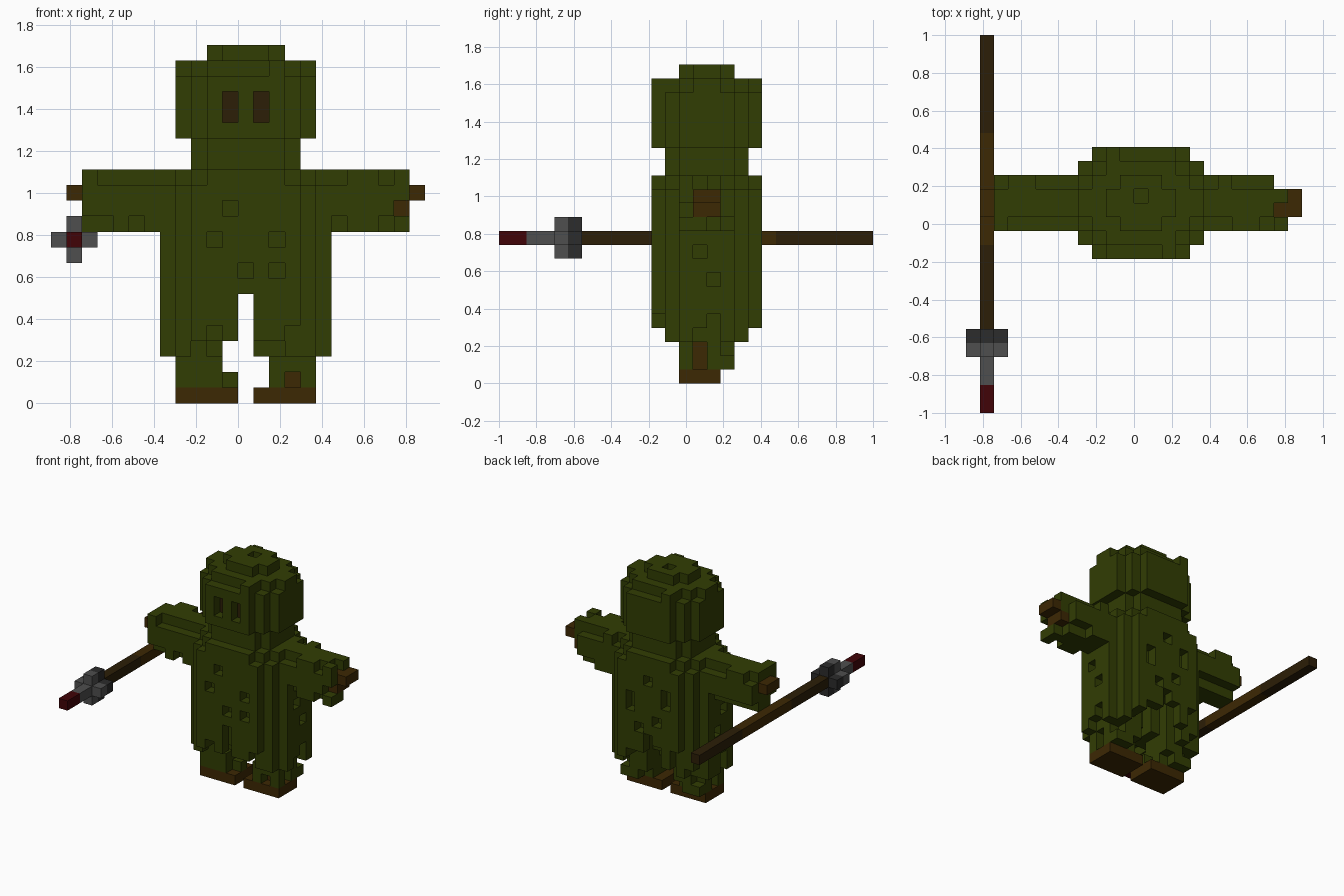
import bpy, bmesh, random
from mathutils import Vector

cube = bpy.data.objects.get("Cube")
if cube:
    bpy.data.objects.remove(cube, do_unlink=True)

random.seed(4)
V = 2 / 27          # edge of one block
MID = 14.5          # middle row of the body, front to back


def material(name, r, g, b):
    m = bpy.data.materials.new(name)
    m.use_nodes = True
    m.diffuse_color = (r, g, b, 1)
    m.node_tree.nodes["Principled BSDF"].inputs["Base Color"].default_value = (r, g, b, 1)
    return m


GREEN = material("moss green", 0.031, 0.047, 0.001)
BROWN = material("leather brown", 0.046, 0.021, 0.001)
DARK = material("dark wood", 0.025, 0.013, 0.002)
RED = material("deep red", 0.052, 0.001, 0.002)
GREY = material("steel grey", 0.077, 0.077, 0.077)
IRON = material("dark iron", 0.025, 0.025, 0.025)

DIRS = [Vector(d) for d in
        ((1, 0, 0), (-1, 0, 0), (0, 1, 0), (0, -1, 0), (0, 0, 1), (0, 0, -1))]


def box(xs, ys, zs):
    """All blocks in three (first, last) ranges."""
    return {(i, j, k) for i in range(xs[0], xs[1] + 1)
            for j in range(ys[0], ys[1] + 1) for k in range(zs[0], zs[1] + 1)}


def rounded(rx, ry, cut, z0, z1):
    """An upright block column with stepped corners."""
    return {(i, j, k) for i, j, k in box((-rx, rx), (9, 20), (z0, z1))
            if abs(j - MID) <= ry and rx - abs(i) + ry - abs(j - MID) >= cut}


def mirror(cells):
    return {(-i, j, k) for i, j, k in cells}


def build(name, *layers):
    """Skin (cells, material) layers with their exposed block faces."""
    cells = {c: n for n, (group, _) in enumerate(layers) for c in group}
    bm = bmesh.new()
    verts = {}

    def vert(p):
        key = tuple(round(a) for a in p)
        if key not in verts:
            verts[key] = bm.verts.new((key[0] * V, (key[1] - 13.5) * V, key[2] * V))
        return verts[key]

    for c, n in cells.items():
        centre = Vector(c) + Vector((0.5, 0.5, 0.5))
        for d in DIRS:
            if tuple(int(a) for a in Vector(c) + d) in cells:
                continue
            u = Vector((d.y, d.z, d.x)) / 2
            w = d.cross(u)
            p = centre + d / 2
            f = bm.faces.new([vert(p + q) for q in (u + w, w - u, -u - w, u - w)])
            f.material_index = n
    bmesh.ops.recalc_face_normals(bm, faces=bm.faces)
    mesh = bpy.data.meshes.new(name)
    bm.to_mesh(mesh)
    bm.free()
    for _, m in layers:
        mesh.materials.append(m)
    bpy.context.collection.objects.link(bpy.data.objects.new(name, mesh))


# Hood with sunken eyes, a stepped brow and a dent in the crown
hood = rounded(4, 3.5, 2, 17, 20) | rounded(4, 3.5, 3, 21, 21) | rounded(2, 1.5, 1, 22, 22)
hood |= rounded(3, 2.5, 1, 15, 16)
hood -= {(0, 15, 22)} | box((-1, 1), (11, 11), (21, 21)) | box((-1, 1), (18, 18), (21, 21))
hood |= {(2, 11, 21), (-2, 18, 21)}
eye = box((1, 1), (11, 11), (18, 19))
hood -= eye | mirror(eye)
eyes = {(i, j + 1, k) for i, j, k in eye | mirror(eye)}
build("hood", (hood - eyes, GREEN), (eyes, DARK))

# Robe: solid above, hollow ragged skirt below, scattered dents
robe = rounded(5, 3.5, 2, 7, 13) | rounded(5, 3.5, 3, 14, 14)
skirt = rounded(5, 3.5, 2, 3, 6) - rounded(4, 2.5, 2, 3, 6)
hem = {(-1, 11): 4}
for i, j, k in sorted(skirt):
    low = 3 if abs(j - MID) < 3 else 4
    bottom = hem.setdefault((i, j), low + random.choice((0, 0, 1, 2)))
    if k >= bottom and i != 0:
        robe.add((i, j, k))
front_dents = {(-1, 11, 12), (-2, 11, 10), (2, 11, 10), (0, 11, 8), (2, 11, 8)}
back_dents = (box((-2, -2), (18, 18), (10, 11)) | box((2, 2), (18, 18), (9, 10))
              | {(0, 18, 12), (1, 18, 7), (-1, 18, 8)})
side_dents = {(5, 14, 9), (5, 15, 7)}
robe -= front_dents | back_dents | side_dents | mirror(side_dents)
build("robe", (robe, GREEN))

# Sleeves with ragged long edges, and hands
for side, name in ((1, "left"), (-1, "right")):
    arm = box((5, 10), (13, 16), (11, 14))
    for c in sorted(arm):
        if c[1] in (13, 16) and c[2] in (11, 14):
            if random.random() > (0.3 if c[2] == 14 else 0.5):
                arm.discard(c)
    hand = box((11, 11), (14, 15), (13, 13))
    if side > 0:
        arm -= box((10, 10), (14, 16), (11, 14)) | {(10, 13, 12)}
        arm |= {(10, 13, 11), (10, 14, 11), (10, 13, 13), (10, 13, 14),
                (10, 15, 13), (10, 15, 14)}
        hand |= {(10, 14, 12), (10, 14, 13), (10, 15, 12)}
    else:
        arm, hand = mirror(arm), mirror(hand)
    build(name + "_sleeve", (arm, GREEN))
    build(name + "_hand", (hand, BROWN))

# Trouser legs around brown shins, with flat boots
for side, name in ((1, "left"), (-1, "right")):
    leg = box((2, 4), (13, 16), (1, 6))
    leg -= box((4, 4), (14, 14), (1, 2)) | {(2, 16, 1), (4, 16, 2), (2, 13, 3)}
    leg |= box((1, 1), (13, 15), (4, 6))
    shin = box((3, 3), (14, 14), (1, 6))
    boot = box((1, 4), (13, 15), (0, 0))
    if side > 0:
        leg -= {(3, 13, 1)}
        leg |= {(1, 14, 3)}
    else:
        leg, shin, boot = mirror(leg), mirror(shin), mirror(boot)
        leg |= {(-1, 14, 1)}
    build(name + "_leg", (leg - shin, GREEN), (shin, BROWN))
    build(name + "_boot", (boot, BROWN))


# Spear held beside the right hand
def rod(y0, y1):
    return box((-11, -11), (y0, y1), (10, 10))


def cross(y):
    return box((-12, -10), (y, y), (10, 10)) | box((-11, -11), (y, y), (9, 11))


build("spear_shaft", (rod(6, 26), DARK), (rod(12, 19), BROWN))
build("spear_head", (rod(0, 1), RED), (rod(2, 3) | cross(4), GREY), (cross(5), IRON))
